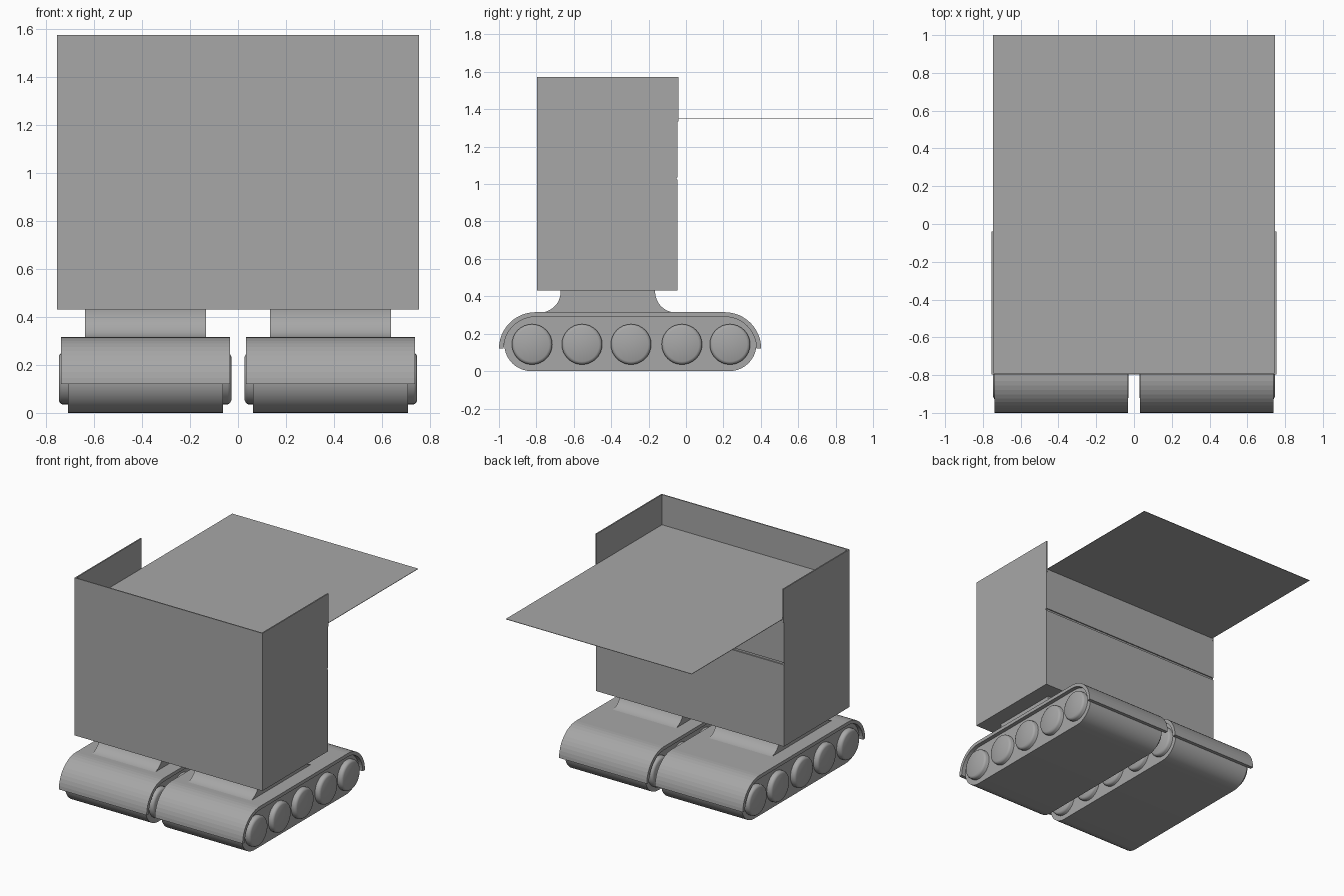
import bpy, bmesh, math

if "Cube" in bpy.data.objects:
    bpy.data.objects.remove(bpy.data.objects["Cube"])

grey = bpy.data.materials.new("plain grey")
grey.diffuse_color = (0.386, 0.386, 0.386, 1)
grey.use_nodes = True
grey.node_tree.nodes["Principled BSDF"].inputs["Base Color"].default_value = grey.diffuse_color


def finish(name, bm, smooth=False):
    bmesh.ops.recalc_face_normals(bm, faces=bm.faces)
    me = bpy.data.meshes.new(name)
    bm.to_mesh(me)
    bm.free()
    me.materials.append(grey)
    ob = bpy.data.objects.new(name, me)
    bpy.context.collection.objects.link(ob)
    if smooth:
        bpy.ops.object.select_all(action='DESELECT')
        ob.select_set(True)
        bpy.context.view_layer.objects.active = ob
        bpy.ops.object.shade_smooth_by_angle(angle=math.radians(35))
    return ob


def extrude_x(name, profile, x0, x1, smooth=True):
    """Extrude a (y, z) outline from x0 to x1."""
    bm = bmesh.new()
    face = bm.faces.new([bm.verts.new((x0, y, z)) for y, z in profile])
    out = bmesh.ops.extrude_face_region(bm, geom=[face])
    vs = [g for g in out["geom"] if isinstance(g, bmesh.types.BMVert)]
    bmesh.ops.translate(bm, verts=vs, vec=(x1 - x0, 0, 0))
    return finish(name, bm, smooth)


def box(name, x0, x1, y0, y1, z0, z1):
    return extrude_x(name, [(y0, z0), (y1, z0), (y1, z1), (y0, z1)], x0, x1, False)


def arc(cy, cz, r, a0, a1, n=12):
    pts = []
    for i in range(n + 1):
        a = math.radians(a0 + (a1 - a0) * i / n)
        pts.append((cy + r * math.cos(a), cz + r * math.sin(a)))
    return pts


# Outlines of the running gear
track = arc(0.232, 0.145, 0.145, -90, 90, 20) + arc(-0.827, 0.145, 0.145, 90, 270, 20)
fender = (arc(0.207, 0.12, 0.195, 0, 90) + arc(-0.805, 0.12, 0.195, 90, 180)
          + arc(-0.805, 0.12, 0.17, 180, 90) + arc(0.207, 0.12, 0.17, 90, 0))
pedestal = arc(-0.782, 0.425, 0.112, 0, -90) + arc(-0.053, 0.425, 0.112, 270, 180)
pedestal = [(-0.67, 0.432)] + pedestal + [(-0.165, 0.432)]

for s, side in ((-1, "left"), (1, "right")):
    extrude_x(side + "_track", track, s * 0.0625, s * 0.708)
    extrude_x(side + "_fender", fender, s * 0.033, s * 0.7375, False)
    extrude_x(side + "_pedestal", pedestal, s * 0.133, s * 0.6375)
    # Wheels with rounded rims, showing on both faces of the track
    for i, y in enumerate((-0.823, -0.556, -0.294, -0.022, 0.235)):
        rim = [(0.028, 0.092), (0.033, 0.102), (0.043, 0.108),
               (0.731, 0.108), (0.741, 0.102), (0.746, 0.092)]
        bm = bmesh.new()
        n = 32
        rings = [[bm.verts.new((s * x, y + r * math.cos(k * math.tau / n),
                                0.143 + r * math.sin(k * math.tau / n)))
                  for k in range(n)] for x, r in rim]
        for a, b in zip(rings, rings[1:]):
            for k in range(n):
                bm.faces.new((a[k], a[(k + 1) % n], b[(k + 1) % n], b[k]))
        bm.faces.new(rings[0])
        bm.faces.new(rings[-1])
        finish(f"{side}_wheel_{i + 1}", bm, True)

    # Side wall with a small notch in its back edge
    wall = [(-0.797, 0.43), (-0.045, 0.43), (-0.045, 1.022), (-0.053, 1.03),
            (-0.045, 1.038), (-0.045, 1.33), (-0.041, 1.335), (-0.041, 1.573),
            (-0.797, 1.573)]
    extrude_x(side + "_wall", wall, s * 0.745, s * 0.754, False)

# Box body, open at the top and at the upper back
box("front_wall", -0.754, 0.754, -0.797, -0.789, 0.43, 1.573)
box("floor", -0.75, 0.75, -0.795, -0.047, 0.43, 0.438)
box("lower_back_wall", -0.75, 0.75, -0.053, -0.045, 0.43, 1.022)
box("back_seam", -0.75, 0.75, -0.06, -0.053, 1.015, 1.045)
box("upper_back_wall", -0.75, 0.75, -0.053, -0.045, 1.038, 1.353)

# Flat sheet inside the box that reaches out over the back
box("rear_sheet", -0.746, 0.746, -0.79, 1.0, 1.351, 1.354)
